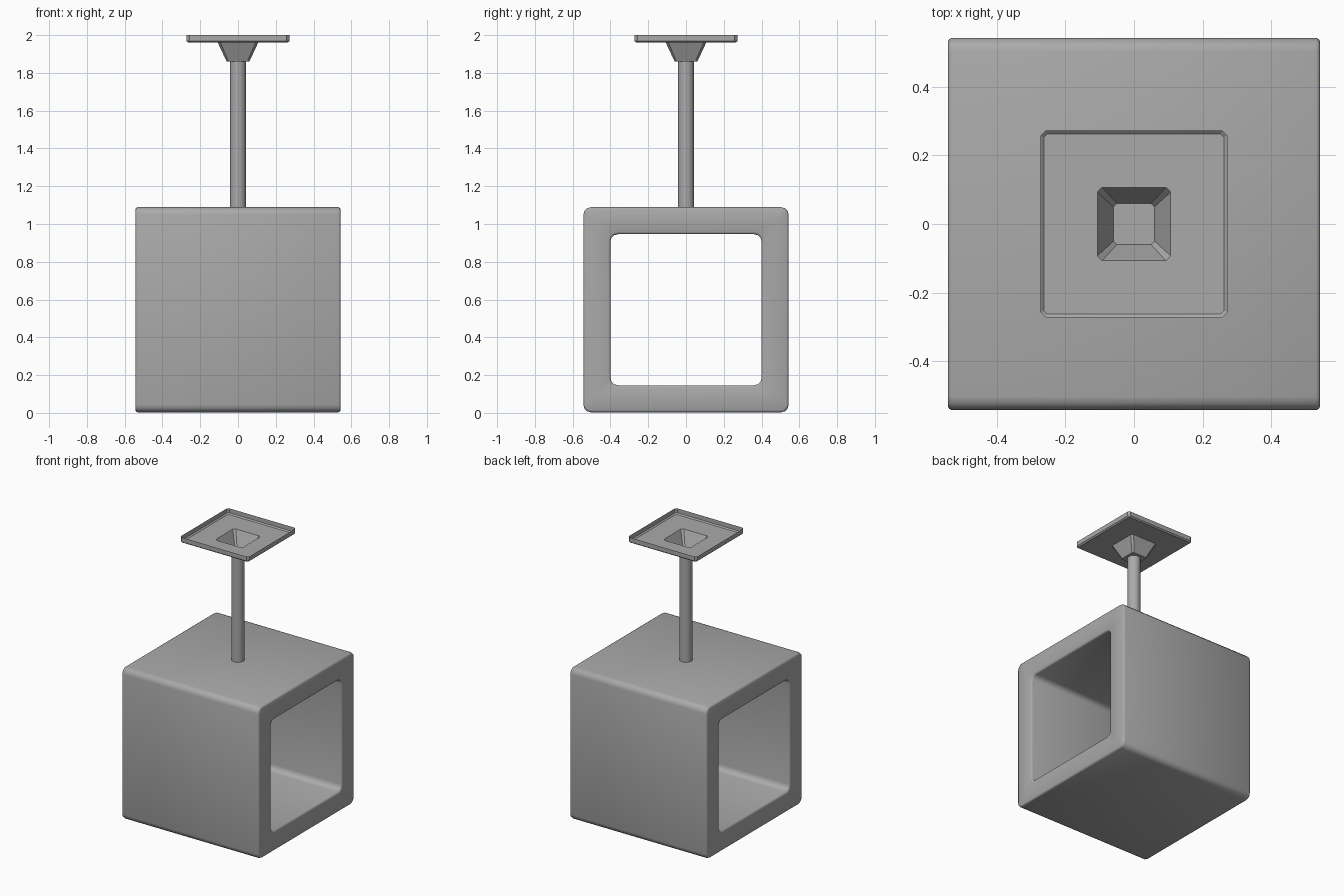
import bpy, bmesh, math
from mathutils import Vector

old = bpy.data.objects.get("Cube")
if old:
    bpy.data.objects.remove(old, do_unlink=True)

GREY = (0.4, 0.4, 0.4, 1)
metal = bpy.data.materials.new("grey metal")
metal.use_nodes = True
metal.diffuse_color = GREY
metal.node_tree.nodes["Principled BSDF"].inputs["Base Color"].default_value = GREY


def rounded_square(half, radius, steps):
    """Counter-clockwise 2D outline of a square with rounded corners."""
    pts = []
    for corner in range(4):
        a0 = corner * math.pi / 2
        cx = (half - radius) * (1 if corner in (0, 3) else -1)
        cy = (half - radius) * (1 if corner < 2 else -1)
        for i in range(steps + 1):
            a = a0 + i / steps * math.pi / 2
            pts.append((cx + radius * math.cos(a), cy + radius * math.sin(a)))
    return pts


def loft(name, rings, closed=False, cap_end=False, smooth_angle=None):
    """Skin a sequence of equal-length point rings."""
    bm = bmesh.new()
    loops = [[bm.verts.new(p) for p in ring] for ring in rings]
    pairs = list(zip(loops, loops[1:]))
    if closed:
        pairs.append((loops[-1], loops[0]))
    for a, b in pairs:
        for i in range(len(a)):
            j = (i + 1) % len(a)
            bm.faces.new((a[i], a[j], b[j], b[i]))
    if cap_end:
        bm.faces.new(loops[-1])
    bmesh.ops.recalc_face_normals(bm, faces=bm.faces)
    mesh = bpy.data.meshes.new(name)
    bm.to_mesh(mesh)
    bm.free()
    obj = bpy.data.objects.new(name, mesh)
    bpy.context.collection.objects.link(obj)
    finish(obj, smooth_angle)
    return obj


def finish(obj, smooth_angle):
    obj.data.materials.append(metal)
    if smooth_angle:
        bpy.ops.object.select_all(action='DESELECT')
        obj.select_set(True)
        bpy.context.view_layer.objects.active = obj
        bpy.ops.object.shade_smooth_by_angle(angle=math.radians(smooth_angle))


# Open cube shade: a rounded square tube running along x
SIZE, HOLE, EDGE = 0.543, 0.40, 0.012
half_section = [(SIZE - EDGE, SIZE, 0.04), (SIZE - EDGE * 0.3, SIZE - EDGE * 0.3, 0.037),
                (SIZE, SIZE - EDGE, 0.03), (SIZE, HOLE + EDGE, 0.045),
                (SIZE - EDGE * 0.3, HOLE + EDGE * 0.3, 0.04), (SIZE - EDGE, HOLE, 0.04)]
section = half_section + [(-x, h, r) for x, h, r in reversed(half_section)]
loft("cube_shade",
     [[Vector((x, y, z + 0.546)) for y, z in rounded_square(h, r, 3)] for x, h, r in section],
     closed=True, smooth_angle=50)

# Ceiling plate: a shallow open tray with a funnel sunk in its middle
tray = [(0.272, 0.014, 2.0), (0.272, 0.014, 1.968), (0.263, 0.010, 1.96),
        (0.107, 0.014, 1.96), (0.060, 0.010, 1.86)]
loft("ceiling_plate",
     [[Vector((x, y, z)) for x, y in rounded_square(h, r, 1)] for h, r, z in tray],
     cap_end=True)

# Hanging rod
bpy.ops.mesh.primitive_cylinder_add(vertices=16, radius=0.043, depth=0.78, location=(0, 0, 1.47))
rod = bpy.context.object
rod.name = "hanging_rod"
finish(rod, 40)
